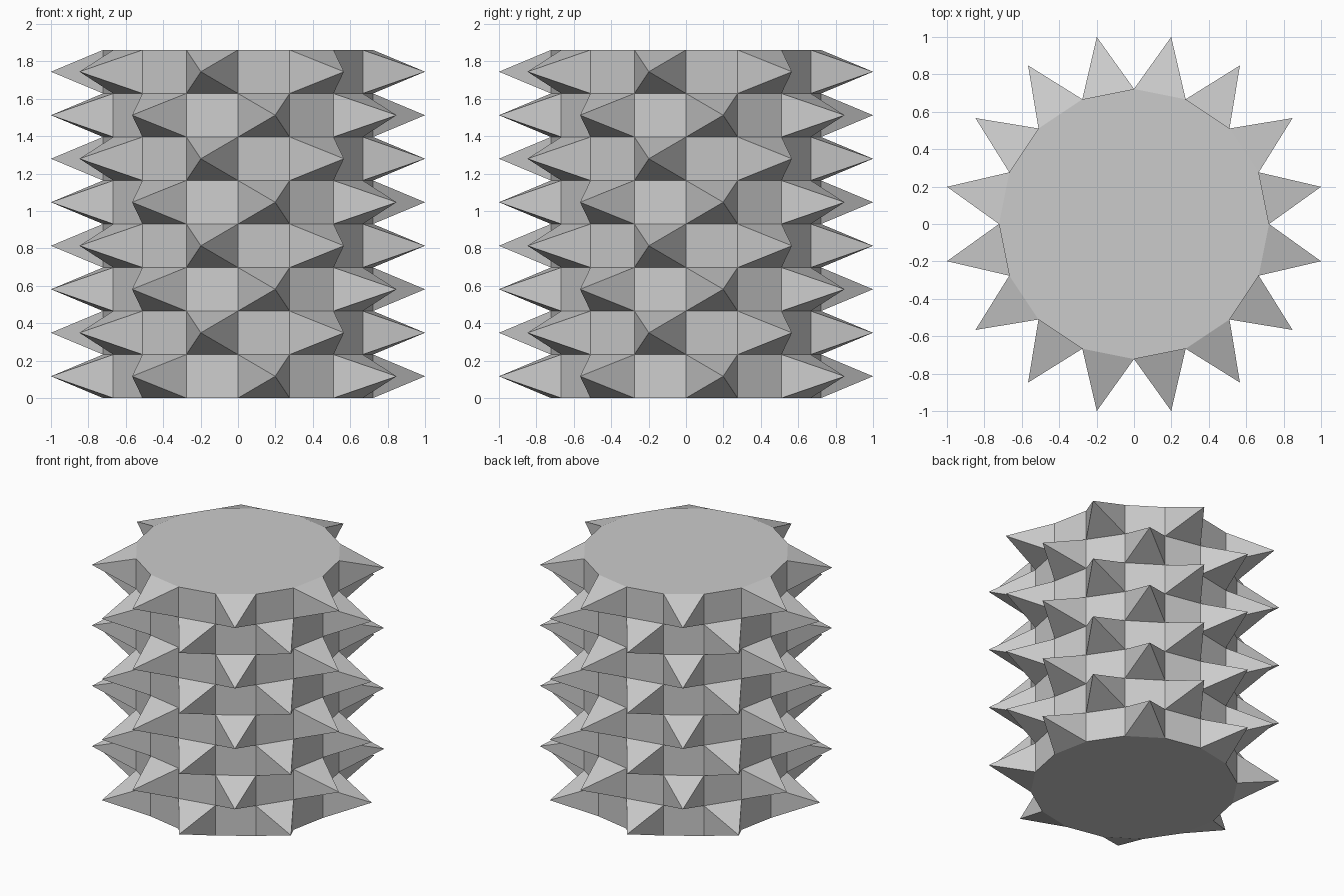
import bpy, bmesh, math

if "Cube" in bpy.data.objects:
    bpy.data.objects.remove(bpy.data.objects["Cube"])

SIDES, ROWS = 16, 8
HEIGHT = 1.861
R_BODY = 0.722
R_TIP = 1 / math.cos(math.pi / SIDES)   # tips reach x = +-1


def ring_point(r, step, z):
    a = -math.pi / 2 + 2 * math.pi * step / SIDES
    return (r * math.cos(a), r * math.sin(a), z)


bm = bmesh.new()
row_h = HEIGHT / ROWS

# Stacked rings of the drum
rings = [[bm.verts.new(ring_point(R_BODY, k, j * row_h)) for k in range(SIDES)]
         for j in range(ROWS + 1)]

# Flat end caps
bm.faces.new(rings[0][::-1])
bm.faces.new(rings[-1])

# Checkerboard wall: flat panels alternating with pyramid spikes
for j in range(ROWS):
    for k in range(SIDES):
        n = (k + 1) % SIDES
        quad = [rings[j][k], rings[j][n], rings[j + 1][n], rings[j + 1][k]]
        if (j + k) % 2:
            bm.faces.new(quad)
        else:
            tip = bm.verts.new(ring_point(R_TIP, k + 0.5, (j + 0.5) * row_h))
            for i in range(4):
                bm.faces.new((quad[i], quad[(i + 1) % 4], tip))

bmesh.ops.recalc_face_normals(bm, faces=bm.faces)
mesh = bpy.data.meshes.new("spiked_drum")
bm.to_mesh(mesh)
bm.free()
bpy.context.collection.objects.link(bpy.data.objects.new("spiked_drum", mesh))
